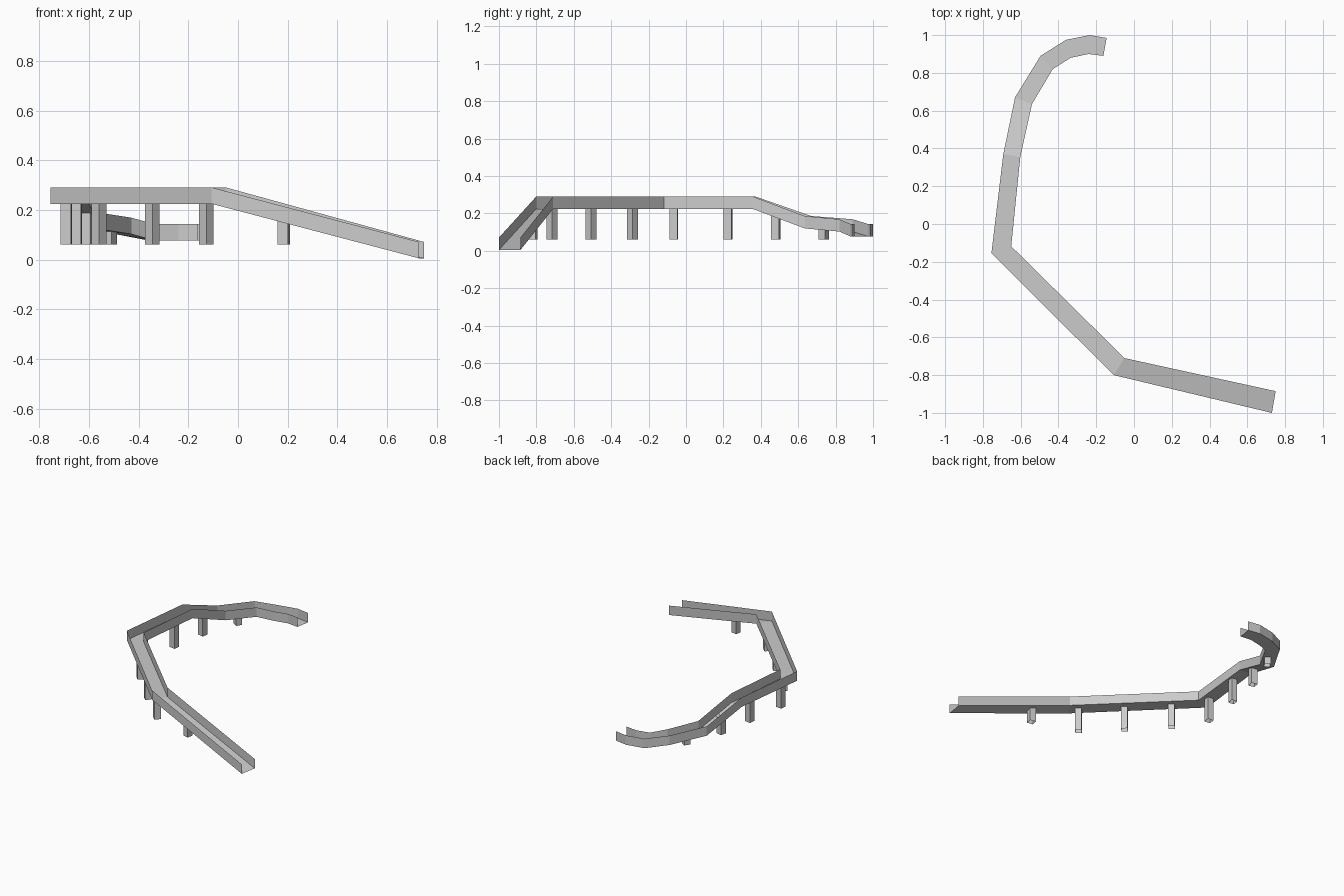
import bpy
from mathutils import Vector

if "Cube" in bpy.data.objects:
    bpy.data.objects.remove(bpy.data.objects["Cube"])

WALL = 0.066      # side wall height
FOOT = 0.06       # level of the pillar feet
HALF = 0.021      # half width of a pillar

grey = bpy.data.materials.new("plain grey")
grey.diffuse_color = (0.6, 0.6, 0.6, 1)
grey.use_nodes = True
grey.node_tree.nodes["Principled BSDF"].inputs["Base Color"].default_value = grey.diffuse_color

# Stations along the chute: outer edge xy, inner edge xy, floor height
stations = [
    ((0.73, -1.00), (0.75, -0.885), 0.005),
    ((-0.107, -0.80), (-0.05, -0.71), 0.225),
    ((-0.755, -0.155), (-0.65, -0.118), 0.225),
    ((-0.692, 0.37), (-0.602, 0.355), 0.225),
    ((-0.63, 0.67), (-0.54, 0.635), 0.12),
    ((-0.495, 0.89), (-0.43, 0.82), 0.103),
    ((-0.36, 0.975), (-0.335, 0.88), 0.077),
    ((-0.235, 1.00), (-0.24, 0.90), 0.077),
    ((-0.145, 0.985), (-0.162, 0.89), 0.077),
]


def make_object(name, verts, faces):
    mesh = bpy.data.meshes.new(name)
    mesh.from_pydata(verts, [], faces)
    mesh.materials.append(grey)
    obj = bpy.data.objects.new(name, mesh)
    bpy.context.collection.objects.link(obj)
    return obj


# Chute: open U section of thin sheet swept through the stations
verts, faces = [], []
for outer, inner, z in stations:
    verts += [(*outer, z + WALL), (*outer, z), (*inner, z), (*inner, z + WALL)]
for i in range(len(stations) - 1):
    for k in range(3):
        a = 4 * i + k
        faces.append((a, a + 1, a + 5, a + 4))
make_object("chute", verts, faces)

# Centre line of the floor
centre = [Vector(((o[0] + n[0]) / 2, (o[1] + n[1]) / 2, z)) for o, n, z in stations]


def pillar(name, segment, x, y):
    """Open square tube, turned along its segment and cut to the floor slope."""
    start, end = centre[segment], centre[segment + 1]
    run = (end - start).to_2d()
    along = run.normalized()
    across = Vector((-along.y, along.x))
    low, high = [], []
    for u, v in ((-1, -1), (1, -1), (1, 1), (-1, 1)):
        p = Vector((x, y)) + (along * u + across * v) * HALF
        t = (p - start.to_2d()).dot(along) / run.length
        t = min(max(t, 0), 1)
        low.append((p.x, p.y, FOOT))
        high.append((p.x, p.y, start.z + (end.z - start.z) * t))
    sides = [(k, (k + 1) % 4, (k + 1) % 4 + 4, k + 4) for k in range(4)]
    make_object(name, low + high, sides)


# Support pillars: chute segment and position
pillars = [
    (0, 0.185, -0.82), (1, -0.128, -0.717), (1, -0.345, -0.508),
    (1, -0.56, -0.285), (2, -0.692, -0.065), (2, -0.652, 0.225),
    (3, -0.61, 0.48), (4, -0.517, 0.737),
]
for n, (segment, x, y) in enumerate(pillars, 1):
    pillar(f"support_pillar_{n}", segment, x, y)
